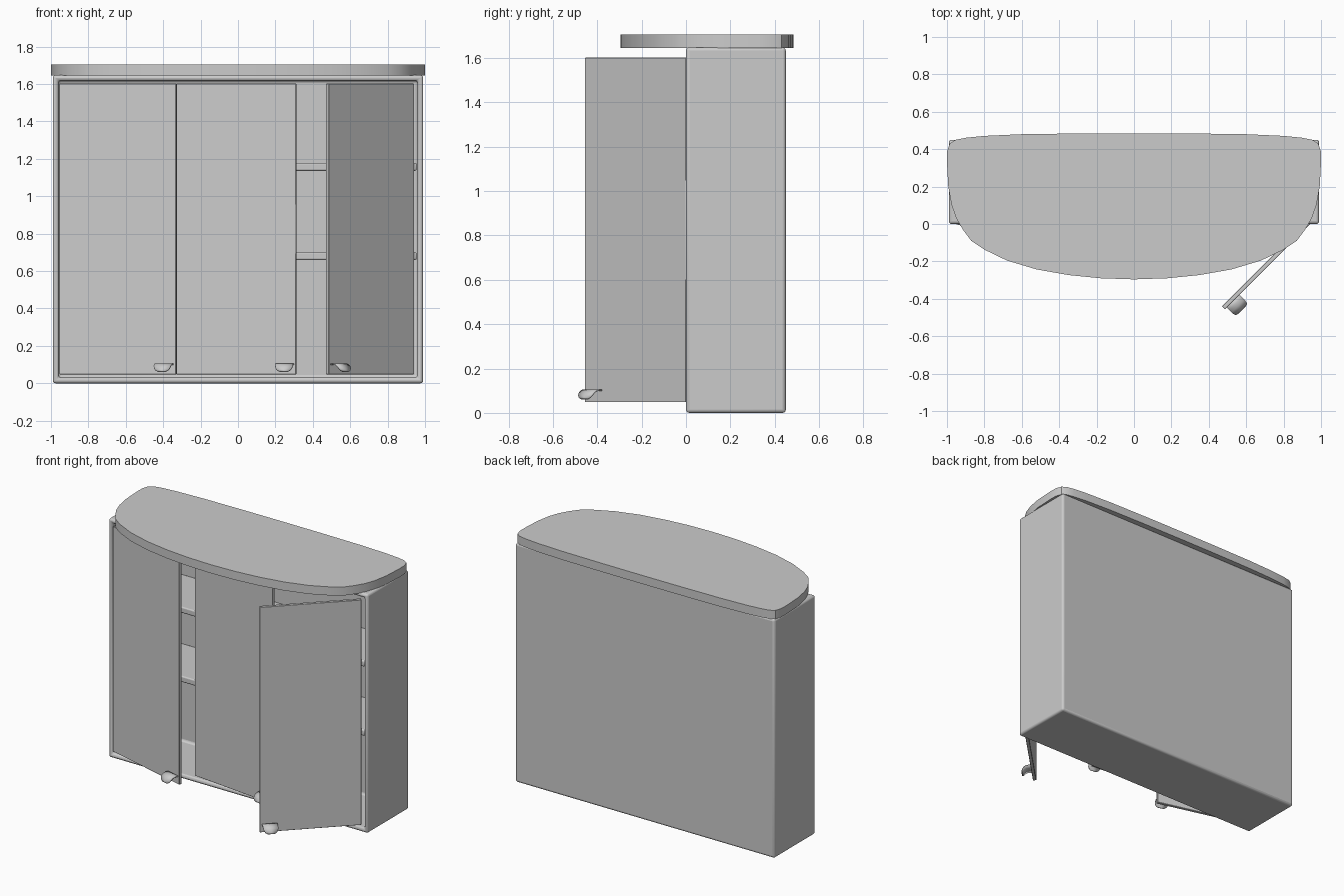
import bpy, bmesh, math

if "Cube" in bpy.data.objects:
    bpy.data.objects.remove(bpy.data.objects["Cube"])


def finish(name, bm, bevel=0.0, segs=2, solid=0.0, loc=(0, 0, 0), rot=0.0):
    bmesh.ops.recalc_face_normals(bm, faces=bm.faces)
    me = bpy.data.meshes.new(name)
    bm.to_mesh(me)
    bm.free()
    ob = bpy.data.objects.new(name, me)
    bpy.context.collection.objects.link(ob)
    ob.location = loc
    ob.rotation_euler.z = rot
    if solid:
        m = ob.modifiers.new("solid", 'SOLIDIFY')
        m.thickness = solid
        m.offset = 0
    if bevel:
        m = ob.modifiers.new("bevel", 'BEVEL')
        m.width = bevel
        m.segments = segs
        m.limit_method = 'ANGLE'
    bpy.ops.object.select_all(action='DESELECT')
    ob.select_set(True)
    bpy.context.view_layer.objects.active = ob
    bpy.ops.object.shade_smooth_by_angle(angle=math.radians(35))
    return ob


def box_bm(lo, hi):
    bm = bmesh.new()
    bmesh.ops.create_cube(bm, size=1)
    for v in bm.verts:
        v.co = [(a + b) / 2 + c * (b - a) for a, b, c in zip(lo, hi, v.co)]
    return bm


# Hollow cabinet body, open at the front
bm = box_bm((-0.99, 0, 0), (0.99, 0.45, 1.648))
bm.normal_update()
front = min(bm.faces, key=lambda f: f.calc_center_median().y)
bmesh.ops.inset_region(bm, faces=[front], thickness=0.042)
inner = bmesh.ops.extrude_face_region(bm, geom=[front])
bmesh.ops.translate(bm, vec=(0, 0.41, 0),
                    verts=[g for g in inner['geom'] if isinstance(g, bmesh.types.BMVert)])
if front.is_valid:
    bmesh.ops.delete(bm, geom=[front], context='FACES_ONLY')
finish("cabinet_body", bm, 0.015, 3)

# Shelves
for i, z in enumerate((0.68, 1.157)):
    finish(f"shelf_{i + 1}", box_bm((-0.955, 0.012, z - 0.021), (0.955, 0.415, z + 0.021)), 0.008)

# Bow-fronted top: half outline mirrored across x
half = [(0, 0.485), (0.3, 0.484), (0.6, 0.48), (0.8, 0.471), (0.9, 0.461), (0.955, 0.45),
        (0.985, 0.43), (0.999, 0.39), (1.0, 0.33), (0.993, 0.2), (0.975, 0.1), (0.95, 0.03),
        (0.915, -0.03), (0.87, -0.09), (0.8, -0.137), (0.68, -0.195), (0.52, -0.243),
        (0.35, -0.273), (0.18, -0.29), (0, -0.296)]
outline = half + [(-x, y) for x, y in half[-2:0:-1]]
bm = bmesh.new()
face = bm.faces.new([bm.verts.new((x, y, 1.646)) for x, y in outline])
top = bmesh.ops.extrude_face_region(bm, geom=[face])
bmesh.ops.translate(bm, vec=(0, 0, 0.059),
                    verts=[g for g in top['geom'] if isinstance(g, bmesh.types.BMVert)])
finish("counter_top", bm)

# Handle section: distance out, height, half width
TAB = [(-0.002, 0.102, 0.048), (0.018, 0.103, 0.048), (0.036, 0.1, 0.048), (0.05, 0.091, 0.047),
       (0.059, 0.079, 0.043), (0.063, 0.07, 0.036), (0.065, 0.062, 0.022)]


def door(name, hinge_x, width, angle, side):
    rot = -side * math.radians(angle)
    x0, x1 = sorted((0, side * width))
    loc = (hinge_x, 0, 0)
    finish(name, box_bm((x0, 0, 0.048), (x1, 0.022, 1.602)), 0.002, 1, loc=loc, rot=rot)
    # Curved finger pull near the free lower corner
    bm = bmesh.new()
    cx = side * 0.583
    rows = [[bm.verts.new((cx + t * w, -out, z)) for t in (-1, 0, 1)] for out, z, w in TAB]
    for a, b in zip(rows, rows[1:]):
        for i in range(2):
            bm.faces.new((a[i], a[i + 1], b[i + 1], b[i]))
    finish(name + "_handle", bm, solid=0.007, loc=loc, rot=rot)


# Three hinged doors, opened by different amounts
door("left_door", -0.955, 0.645, 15, 1)
door("middle_door", -0.329, 0.643, 6, 1)
door("right_door", 0.942, 0.645, 45, -1)
